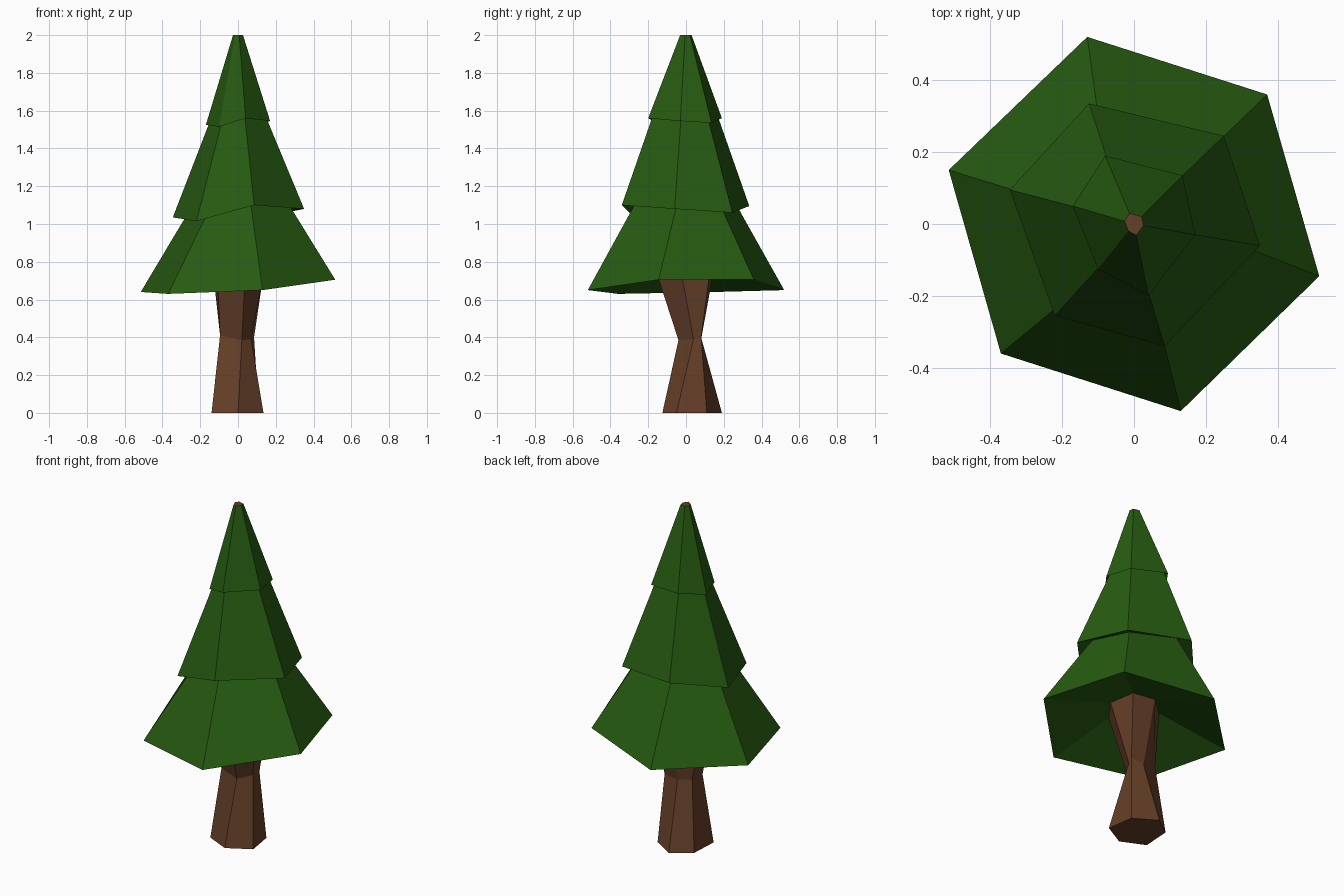
import bpy
import bmesh

if "Cube" in bpy.data.objects:
    bpy.data.objects.remove(bpy.data.objects["Cube"], do_unlink=True)


def make_material(name, colour):
    mat = bpy.data.materials.new(name)
    mat.use_nodes = True
    mat.diffuse_color = (*colour, 1)
    mat.node_tree.nodes["Principled BSDF"].inputs["Base Color"].default_value = (*colour, 1)
    return mat


def inset_ring(ring, scale, lift):
    """Copy a ring, shrunk towards the axis and moved up."""
    return [(x * scale, y * scale, z + lift) for x, y, z in ring]


def flat_ring(points, height):
    return [(x, y, height) for x, y in points]


def loft(name, rings, materials, cap_start, cap_end, end_material=0):
    """Join successive six-sided rings with flat faces."""
    bm = bmesh.new()
    loops = [[bm.verts.new(point) for point in ring] for ring in rings]
    for low, high in zip(loops, loops[1:]):
        count = len(low)
        for i in range(count):
            j = (i + 1) % count
            bm.faces.new((low[i], high[i], high[j], low[j]))
    if cap_start:
        bm.faces.new(loops[0])
    if cap_end:
        cap = bm.faces.new(list(reversed(loops[-1])))
        cap.material_index = end_material
    mesh = bpy.data.meshes.new(name)
    bm.to_mesh(mesh)
    bm.free()
    for mat in materials:
        mesh.materials.append(mat)
    obj = bpy.data.objects.new(name, mesh)
    bpy.context.scene.collection.objects.link(obj)
    return obj


bark = make_material("bark brown", (0.13, 0.05, 0.021))
needles = make_material("needle green", (0.02, 0.107, 0.0056))

# Trunk: uneven foot, pinched waist, flared top (corners run clockwise)
foot = flat_ring([(-.02, .19), (.11, .11), (.135, -.05),
                  (0, -.125), (-.14, -.06), (-.13, .11)], 0)
waist = [(0, .08, .39), (.085, .08, .4), (.07, .04, .39),
         (.02, -.04, .385), (-.095, -.02, .41), (-.09, .07, .41)]
crown = flat_ring([(-.02, .15), (.115, .13), (.14, -.03),
                   (.04, -.165), (-.11, -.12), (-.135, .05)], .77)
loft("trunk", [foot, waist, crown], [bark], True, True)

# Canopy: three drooping tiers with recessed undersides
lower_rim = [(-.13, .52, .65), (.37, .36, .705), (.515, -.145, .705),
             (.13, -.52, .65), (-.37, -.36, .63), (-.515, .15, .64)]
middle_rim = [(-.125, .335, 1.095), (.25, .245, 1.06), (.35, -.06, 1.08),
              (.085, -.34, 1.1), (-.22, -.255, 1.015), (-.345, .095, 1.035)]
upper_rim = [(-.08, .19, 1.56), (.135, .135, 1.535), (.17, -.03, 1.545),
             (.04, -.2, 1.56), (-.1, -.125, 1.515), (-.17, .05, 1.525)]
tip = flat_ring([(x * .155, y * .155) for x, y, z in upper_rim], 2)

loft("canopy",
     [crown,
      lower_rim, inset_ring(middle_rim, .74, .04),
      middle_rim, inset_ring(upper_rim, .85, .03),
      upper_rim, tip],
     [needles, bark], False, True, 1)
